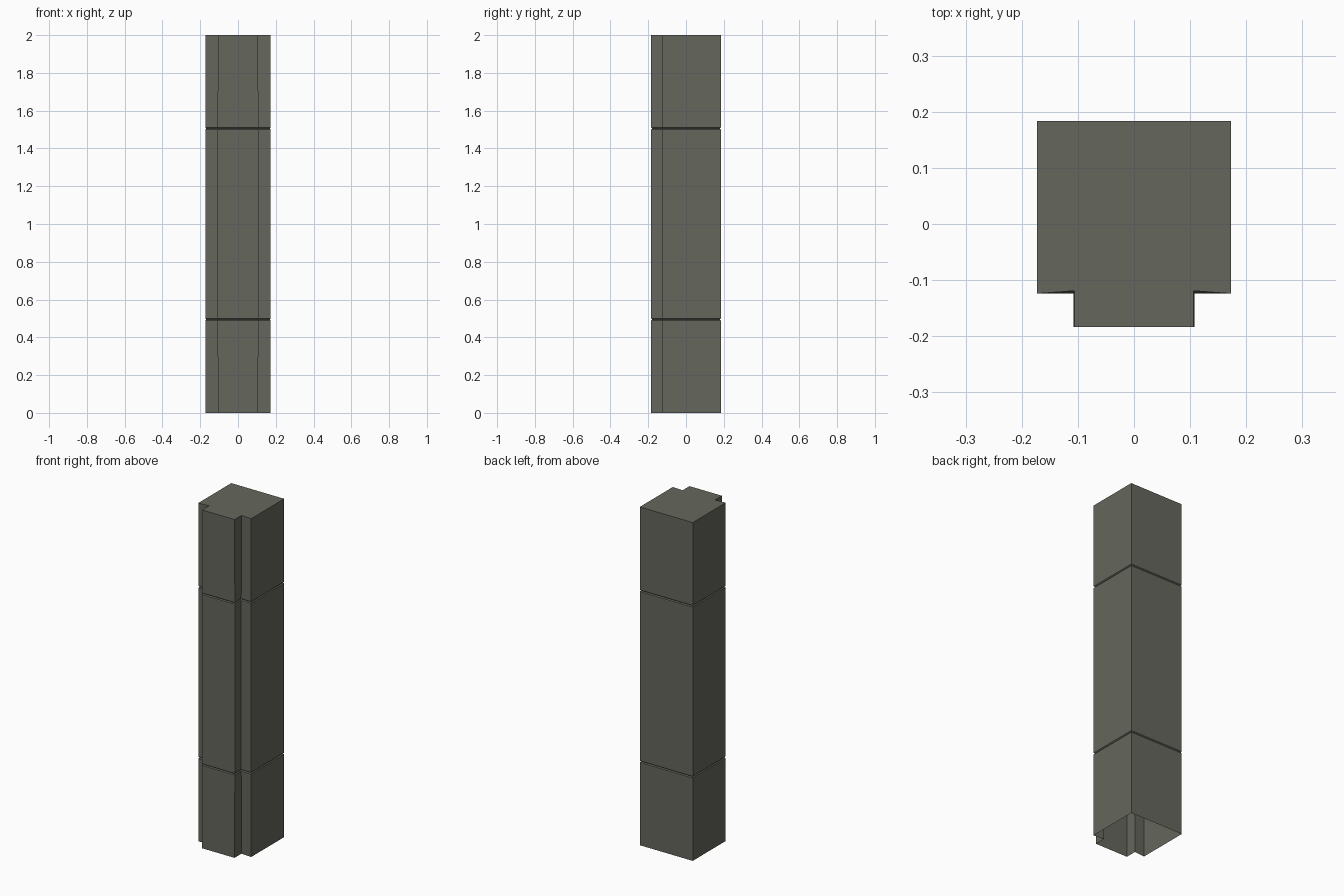
import bpy, bmesh

if "Cube" in bpy.data.objects:
    bpy.data.objects.remove(bpy.data.objects["Cube"])

mat = bpy.data.materials.new("grey green stone")
mat.diffuse_color = (0.13, 0.135, 0.108, 1)
mat.use_nodes = True
mat.node_tree.nodes["Principled BSDF"].inputs["Base Color"].default_value = mat.diffuse_color


def section(inset=0.0, corner_y=-0.124, corner_x=0.108):
    """T-shaped cross-section, counter-clockwise seen from above."""
    i = inset
    half = [(corner_x - i, -0.184 + i), (corner_x - i, corner_y + i),
            (0.173 - i, -0.124 + i), (0.173 - i, 0.184 - i)]
    return half + [(-x, y) for x, y in reversed(half)]


# Pillar shell: lofted rings with two thin grooves, closed top, open bottom
levels = [(0.0, 0, -0.119, 0.106), (0.49, 0, -0.124, 0.108),
          (0.495, 0.005, -0.124, 0.108), (0.50, 0, -0.124, 0.108),
          (1.50, 0, -0.124, 0.108), (1.505, 0.005, -0.124, 0.108),
          (1.51, 0, -0.124, 0.108), (2.0, 0, -0.119, 0.106)]
bm = bmesh.new()
rings = [[bm.verts.new((x, y, z)) for x, y in section(inset, cy, cx)]
         for z, inset, cy, cx in levels]
for low, high in zip(rings, rings[1:]):
    n = len(low)
    for k in range(n):
        j = (k + 1) % n
        bm.faces.new((low[k], low[j], high[j], high[k]))
bm.faces.new(rings[-1])

mesh = bpy.data.meshes.new("pillar")
bm.to_mesh(mesh)
bm.free()
mesh.materials.append(mat)
pillar = bpy.data.objects.new("pillar", mesh)
bpy.context.collection.objects.link(pillar)
